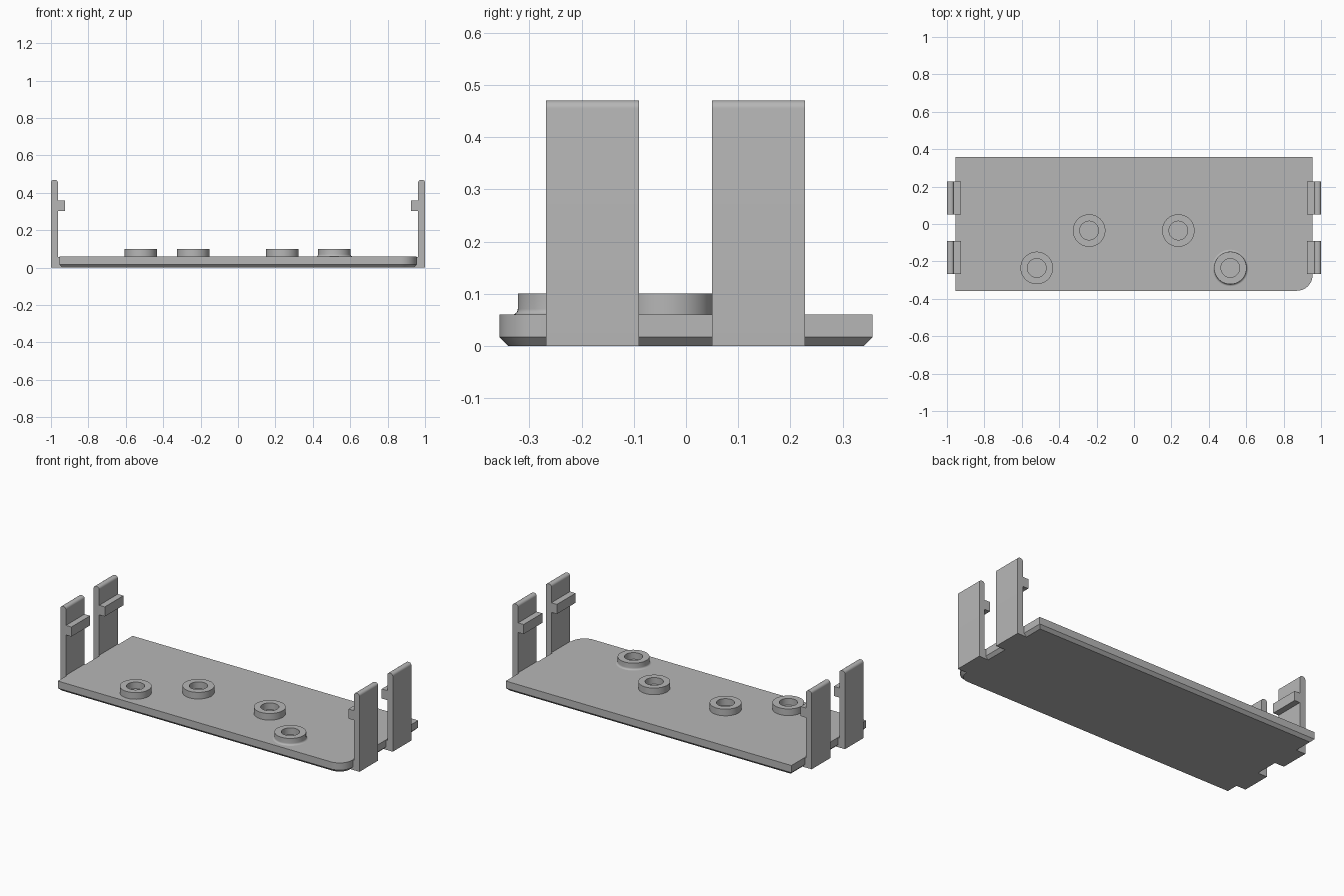
import bpy, bmesh, math
from mathutils import Vector

cube = bpy.data.objects.get("Cube")
if cube:
    bpy.data.objects.remove(cube, do_unlink=True)

grey = bpy.data.materials.new("plain grey")
grey.use_nodes = True
colour = (0.47, 0.47, 0.47, 1)
grey.diffuse_color = colour
grey.node_tree.nodes["Principled BSDF"].inputs["Base Color"].default_value = colour


def finish(name, bm, smooth=False):
    bmesh.ops.recalc_face_normals(bm, faces=bm.faces[:])
    mesh = bpy.data.meshes.new(name)
    bm.to_mesh(mesh)
    bm.free()
    mesh.materials.append(grey)
    obj = bpy.data.objects.new(name, mesh)
    bpy.context.collection.objects.link(obj)
    if smooth:
        bpy.ops.object.select_all(action='DESELECT')
        obj.select_set(True)
        bpy.context.view_layer.objects.active = obj
        bpy.ops.object.shade_smooth_by_angle(angle=math.radians(30))
    return obj


def skin(bm, loops, closed=False):
    """Bridge matching rings of points; cap the ends unless closed."""
    rings = [[bm.verts.new(p) for p in loop] for loop in loops]
    n = len(rings[0])
    pairs = list(zip(rings, rings[1:]))
    if closed:
        pairs.append((rings[-1], rings[0]))
    else:
        bm.faces.new(rings[0])
        bm.faces.new(rings[-1])
    for a, b in pairs:
        for i in range(n):
            j = (i + 1) % n
            bm.faces.new((a[i], a[j], b[j], b[i]))


# Base plate: one rounded corner, chamfered underside
HX, HY, TOP, CHAMFER, CORNER = 0.955, 0.357, 0.06, 0.017, 0.085


def outline(inset, z):
    x, y, r = HX - inset, HY - inset, CORNER - inset
    pts = [(x, y, z), (-x, y, z), (-x, -y, z)]
    for i in range(17):
        a = math.radians(-90 + 90 * i / 16)
        pts.append((x - r + r * math.cos(a), -y + r + r * math.sin(a), z))
    return pts


bm = bmesh.new()
skin(bm, [outline(CHAMFER, 0), outline(0, CHAMFER), outline(0, TOP)])
finish("base_plate", bm, True)


# Ring bosses with open centres; one has a filleted foot
def boss(name, x, y, fillet=0.0):
    outer, inner, height = 0.087, 0.05, 0.1
    profile = [(inner, TOP), (inner, height), (outer, height)]
    if fillet:
        for i in range(7):
            a = math.radians(90 * i / 6)
            profile.append((outer + fillet * (1 - math.cos(a)),
                            TOP + fillet * (1 - math.sin(a))))
    else:
        profile.append((outer, TOP))
    bm = bmesh.new()
    n = 48
    loops = [[(x + r * math.cos(math.tau * i / n),
               y + r * math.sin(math.tau * i / n), z) for i in range(n)]
             for r, z in profile]
    skin(bm, loops, closed=True)
    finish(name, bm, True)


boss("inner_boss_right", -0.24, -0.035)
boss("inner_boss_left", 0.237, -0.035)
boss("outer_boss_right", -0.52, -0.235)
boss("outer_boss_left", 0.515, -0.235, 0.011)

# Snap clips: foot, upright, inward catch and rounded tip in one profile
OUT, IN, TIP, R = 1.0, 0.963, 0.47, 0.0155
clip = [(HX - CHAMFER, 0), (OUT, 0)]
for cx, start in ((OUT - R, 0), (IN + R, 90)):
    for i in range(7):
        a = math.radians(start + 15 * i)
        clip.append((cx + R * math.cos(a), TIP - R + R * math.sin(a)))
clip += [(IN, 0.36), (0.926, 0.36), (0.926, 0.302), (IN, 0.302),
         (IN, 0.058), (HX - CHAMFER, 0.058)]

for side, s in (("left", 1), ("right", -1)):
    for place, y0, y1 in (("front", -0.268, -0.09), ("back", 0.05, 0.228)):
        bm = bmesh.new()
        skin(bm, [[(s * x, y, z) for x, z in clip] for y in (y0, y1)])
        finish(f"{place}_clip_{side}", bm, True)
